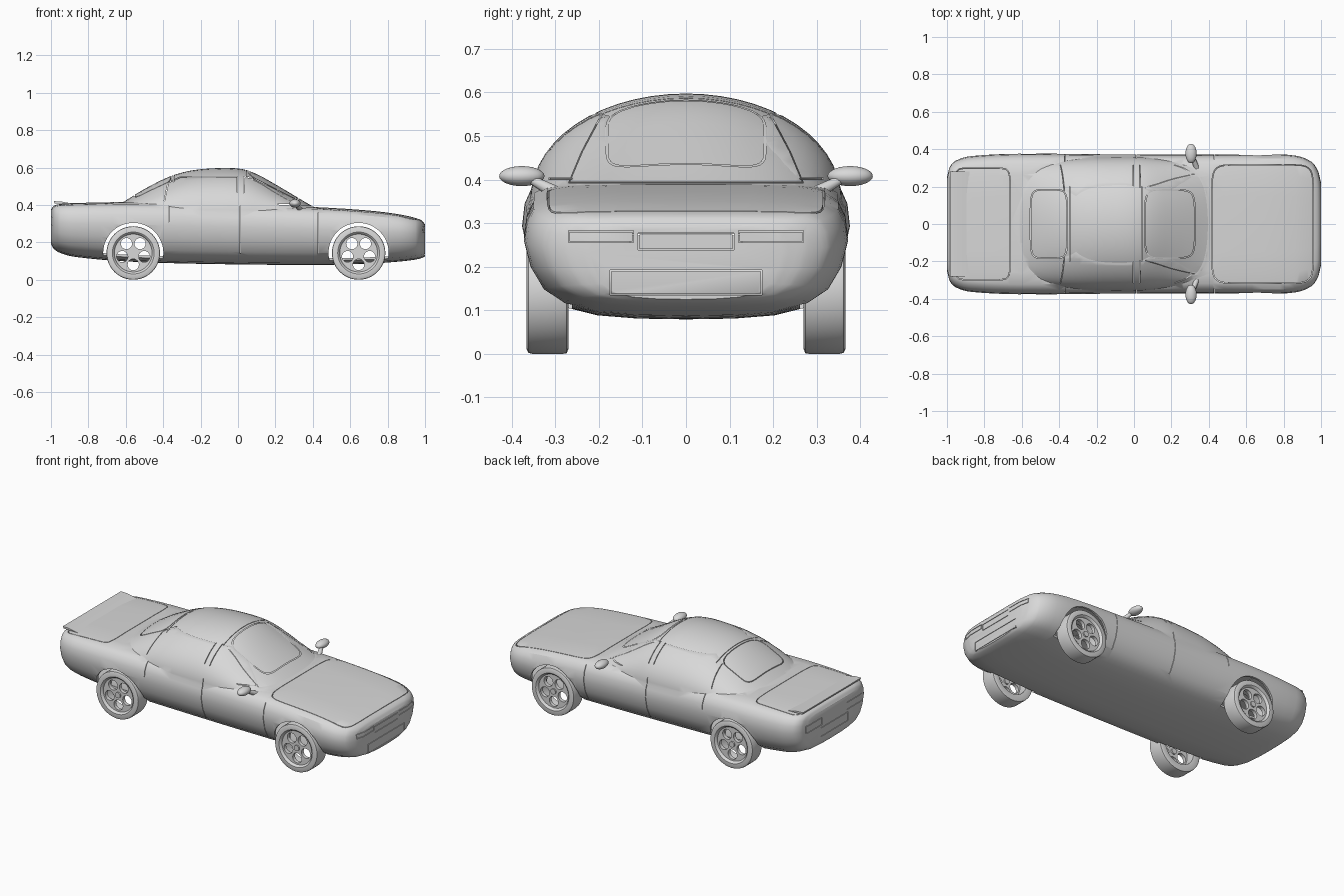
import bpy, bmesh, math
from mathutils import Matrix, Vector

if "Cube" in bpy.data.objects:
    bpy.data.objects.remove(bpy.data.objects["Cube"])

GREY = (0.69, 0.69, 0.69, 1)
grey = bpy.data.materials.new("plain_grey")
grey.use_nodes = True
grey.diffuse_color = GREY
grey.node_tree.nodes["Principled BSDF"].inputs["Base Color"].default_value = GREY

def finish(name, bm):
    bmesh.ops.recalc_face_normals(bm, faces=bm.faces)
    if bm.calc_volume(signed=True) < 0:
        bmesh.ops.reverse_faces(bm, faces=bm.faces)
    mesh = bpy.data.meshes.new(name)
    bm.to_mesh(mesh)
    bm.free()
    mesh.materials.append(grey)
    obj = bpy.data.objects.new(name, mesh)
    bpy.context.collection.objects.link(obj)
    return obj

def smooth(obj, angle=32):
    bpy.ops.object.select_all(action='DESELECT')
    obj.select_set(True)
    bpy.context.view_layer.objects.active = obj
    bpy.ops.object.shade_smooth_by_angle(angle=math.radians(angle))

def bridge(name, rings, closed=False):
    """Skin a list of closed point rings; cap the ends unless they join up."""
    bm = bmesh.new()
    loops = [[bm.verts.new(p) for p in ring] for ring in rings]
    n = len(loops[0])
    pairs = list(zip(loops, loops[1:])) + ([(loops[-1], loops[0])] if closed else [])
    for a, b in pairs:
        for i in range(n):
            j = (i + 1) % n
            bm.faces.new((a[i], a[j], b[j], b[i]))
    if not closed:
        bm.faces.new(loops[0])
        bm.faces.new(loops[-1])
    return finish(name, bm)

def spline(keys, x):
    """Smooth interpolation of key rows (x, value, value, ...)."""
    def slope(i):
        a, b = keys[max(i - 1, 0)], keys[min(i + 1, len(keys) - 1)]
        return [(q - p) / (b[0] - a[0]) for p, q in zip(a[1:], b[1:])]
    i = max(k for k in range(len(keys) - 1) if k == 0 or keys[k][0] <= x)
    a, b = keys[i], keys[i + 1]
    h = b[0] - a[0]
    t = (x - a[0]) / h
    return [p * (1 + 2 * t) * (1 - t) ** 2 + m * h * t * (1 - t) ** 2
            + q * t * t * (3 - 2 * t) + k * h * t * t * (t - 1)
            for p, q, m, k in zip(a[1:], b[1:], slope(i), slope(i + 1))]

def stations(keys, steps):
    return [a[0] + (b[0] - a[0]) * k / steps for a, b in zip(keys, keys[1:])
            for k in range(steps)] + [keys[-1][0]]

# Lower body: x, underside height, top height, half width
BODY = [(-1, .19, .375, .25), (-.985, .165, .395, .305), (-.95, .143, .405, .34),
        (-.87, .122, .41, .363), (-.6, .098, .415, .376), (-.2, .085, .41, .373),
        (.42, .079, .388, .371), (.7, .086, .37, .372), (.86, .097, .35, .366),
        (.95, .108, .33, .332), (.985, .117, .315, .28), (1, .125, .295, .22)]
# Half section: share of half width, share of height
SECTION = [(0, 0), (.3, .006), (.55, .03), (.75, .09), (.88, .21), (.96, .4), (1, .62),
           (.985, .78), (.94, .9), (.86, .965), (.7, .99), (.4, 1), (0, 1)]
# Cabin: x, roof height, half width
CABIN = [(-.64, .4, .29), (-.59, .43, .3), (-.5, .485, .325), (-.37, .55, .345),
         (-.25, .584, .355), (-.1, .597, .358), (.02, .592, .358), (.1, .565, .352),
         (.2, .51, .34), (.36, .415, .32), (.44, .37, .31)]
SILL = .34

def lower_body(name, inset):
    rings = []
    for x in stations(BODY, 4):
        z0, z1, w = spline(BODY, x)
        half = [((w - inset) * u, z0 + inset + (z1 - z0 - 2 * inset) * v) for u, v in SECTION]
        full = half + [(-y, z) for y, z in half[-2:0:-1]]
        rings.append([(x * (1 - inset), y, z) for y, z in full])
    return bridge(name, rings)

def cabin(name, inset):
    rings = []
    for x in stations(CABIN, 3):
        top, w = spline(CABIN, x)
        arc = [math.pi * k / 28 for k in range(29)]
        rings.append([(x * (1 - inset), (w - inset) * math.cos(a),
                       SILL + (top - inset - SILL) * max(math.sin(a), 0) ** .92) for a in arc])
    return bridge(name, rings)

def frame(points, t, axis, a, b):
    """Thin closed outline extruded along an axis, used to cut panel gaps."""
    def place(u, v, d):
        return {'x': (d, u, v), 'y': (u, d, v), 'z': (u, v, d)}[axis]
    us, vs = [p[0] for p in points], [p[1] for p in points]
    cu, cv = (min(us) + max(us)) / 2, (min(vs) + max(vs)) / 2
    fu, fv = 1 - 2 * t / (max(us) - min(us)), 1 - 2 * t / (max(vs) - min(vs))
    inner = [(cu + (u - cu) * fu, cv + (v - cv) * fv) for u, v in points]
    rings = [[place(u, v, d) for u, v in loop]
             for loop, d in ((points, a), (points, b), (inner, b), (inner, a))]
    return bridge("gap_cutter", rings, closed=True)

def rounded(u0, u1, v0, v1, power=.35, n=32):
    cu, cv, ru, rv = (u0 + u1) / 2, (v0 + v1) / 2, (u1 - u0) / 2, (v1 - v0) / 2
    def bend(c):
        return math.copysign(abs(c) ** power, c)
    angles = [2 * math.pi * (k + .5) / n for k in range(n)]
    return [(cu + ru * bend(math.cos(a)), cv + rv * bend(math.sin(a))) for a in angles]

def rect(u0, u1, v0, v1):
    return [(u0, v0), (u1, v0), (u1, v1), (u0, v1)]

def block(x0, x1, y0, y1, z0, z1):
    return bridge("slot_cutter", [[(x, y, z) for x, y in rect(x0, x1, y0, y1)] for z in (z0, z1)])

def cylinder(name, x, z, r, y0, y1, n=48):
    circle = [(x + r * math.cos(2 * math.pi * k / n), z + r * math.sin(2 * math.pi * k / n))
              for k in range(n)]
    return bridge(name, [[(u, y, v) for u, v in circle] for y in (y0, y1)])

def area(mesh):
    return sum(p.area for p in mesh.polygons)

def reach(mesh):
    return [max((abs(v.co[k]) for v in mesh.vertices), default=0) for k in range(3)]

def combine(obj, steps):
    """Apply booleans one by one, taking the first solver that gives a sound result."""
    for op, other in steps:
        before, limit = area(obj.data), reach(obj.data)
        for solver in ('EXACT', 'MANIFOLD', 'FLOAT'):
            mod = obj.modifiers.new("boolean", 'BOOLEAN')
            mod.operation, mod.object, mod.solver = op, other, solver
            graph = bpy.context.evaluated_depsgraph_get()
            mesh = bpy.data.meshes.new_from_object(obj.evaluated_get(graph))
            obj.modifiers.remove(mod)
            after = area(mesh)
            inside = op == 'UNION' or all(a < b + 1e-4 for a, b in zip(reach(mesh), limit))
            if inside and after > .85 * before and abs(after - before) > 1e-6:
                obj.data = mesh
                break
        bpy.data.objects.remove(other)

WHEELS_X = (-.56, .645)
AXLE = .143
SKIN = .012
GAP = .004

# Hollow body shell
shell = lower_body("body_shell", 0)
cuts = [lower_body("inner_body", SKIN), cabin("inner_cabin", SKIN)]
front_window = [(.028, .4), (.03, .552), (.08, .545), (.2, .485), (.32, .4)]
rear_window = [(-.4, .4), (-.375, .52), (-.31, .55), (-.002, .553), (-.002, .4)]
for s in (-1, 1):
    # Wheel arches
    cuts += [cylinder("arch_cutter", x, AXLE, .161, s * .262, s * .5) for x in WHEELS_X]
    # Side windows, cut only above the shoulder, and door gaps
    cuts += [frame(w, GAP, 'y', s * .14, s * .316) for w in (front_window, rear_window)]
    for x, z0, z1 in ((.013, .14, .395), (-.37, .31, .395), (.43, .14, .36)):
        cuts.append(block(x - .0015, x + .0015, *sorted((s * .3, s * .5)), z0, z1))
    # Headlights and tail lights
    lo, hi = sorted((s * .12, s * .27))
    cuts.append(frame(rect(lo, hi, .255, .283), .003, 'x', .9, 1.1))
    cuts.append(frame(rect(lo, hi, .29, .335), .003, 'x', -1.1, -.93))
# Bonnet, boot lid, windscreen and rear window gaps
cuts.append(frame(rounded(.415, .96, -.318, .318, .22), .003, 'z', .3, .5))
cuts.append(frame(rounded(-.96, -.66, -.3, .3, .2), .003, 'z', .36, .5))
cuts.append(frame(rounded(.0563, .3271, -.1837, .1837, .36, 36), GAP, 'z', .405, .72))
cuts.append(frame(rounded(-.555, -.355, -.185, .185), GAP, 'z', .42, .7))
screen_side = [(.27, .392), (.24, .464), (.2, .54), (.15, .588)]
screen = screen_side + [(-y, z) for y, z in reversed(screen_side)]
cuts.append(frame(screen, .003, 'x', .062, .41))
cuts += [block(x, x + .003, -.2, .2, .5, .7) for x in (.04, -.345)]
# Grille, lower intake and rear plate gaps
cuts.append(frame(rect(-.11, .11, .238, .277), .003, 'x', .9, 1.1))
cuts.append(frame(rect(-.175, .175, .135, .192), .003, 'x', .9, 1.1))
cuts.append(frame(rect(-.13, .13, .22, .275), .003, 'x', -1.1, -.93))
combine(shell, [('UNION', cabin("cabin_form", 0))] + [('DIFFERENCE', c) for c in cuts])
smooth(shell)

# Lip spoiler
lip = [(-.88, .406), (-.98, .408), (-.985, .42), (-.95, .419)]
smooth(bridge("rear_spoiler", [[(x, y, z) for x, z in lip] for y in (-.28, .28)]))

# Wheels: tyre profile as radius and offset from the car's centre line
TYRE = [(.1, .275), (.132, .27), (.142, .274), (.143, .282), (.143, .354), (.141, .362),
        (.132, .366), (.112, .366), (.106, .362), (.1, .35)]
for s, side in ((1, "left"), (-1, "right")):
    for x, end in zip(WHEELS_X, ("rear", "front")):
        tag = f"{end}_{side}"
        turns = [2 * math.pi * k / 48 for k in range(48)]
        smooth(bridge("tyre_" + tag, [[(x + r * math.cos(a), s * y, AXLE + r * math.sin(a))
                                       for r, y in TYRE] for a in turns], closed=True))
        rim = cylinder("rim_" + tag, x, AXLE, .102, s * .33, s * .352)
        spokes = [math.pi / 2 + 2 * math.pi * (k + .5) / 5 for k in range(5)]
        combine(rim, [('DIFFERENCE', cylinder("rim_hole", x + .062 * math.cos(a),
                       AXLE + .062 * math.sin(a), .03, s * .3, s * .4, 24)) for a in spokes])
        smooth(rim)
        smooth(cylinder("hub_" + tag, x, AXLE, .017, s * .32, s * .36, 24))

    # Door mirror with its stalk
    bm = bmesh.new()
    pod = Matrix.Translation((.305, s * .377, .408)) @ Matrix.Diagonal((.03, .052, .023, 1))
    bmesh.ops.create_uvsphere(bm, u_segments=24, v_segments=14, radius=1, matrix=pod)
    smooth(finish("mirror_" + side, bm))
    start, stop = Vector((.335, s * .3, .37)), Vector((.315, s * .355, .4))
    turn = (stop - start).to_track_quat('Z', 'Y').to_matrix().to_4x4()
    bm = bmesh.new()
    bmesh.ops.create_cone(bm, cap_ends=True, segments=12, radius1=.016, radius2=.01,
                          depth=(stop - start).length,
                          matrix=Matrix.Translation((start + stop) / 2) @ turn)
    smooth(finish("mirror_stalk_" + side, bm))
